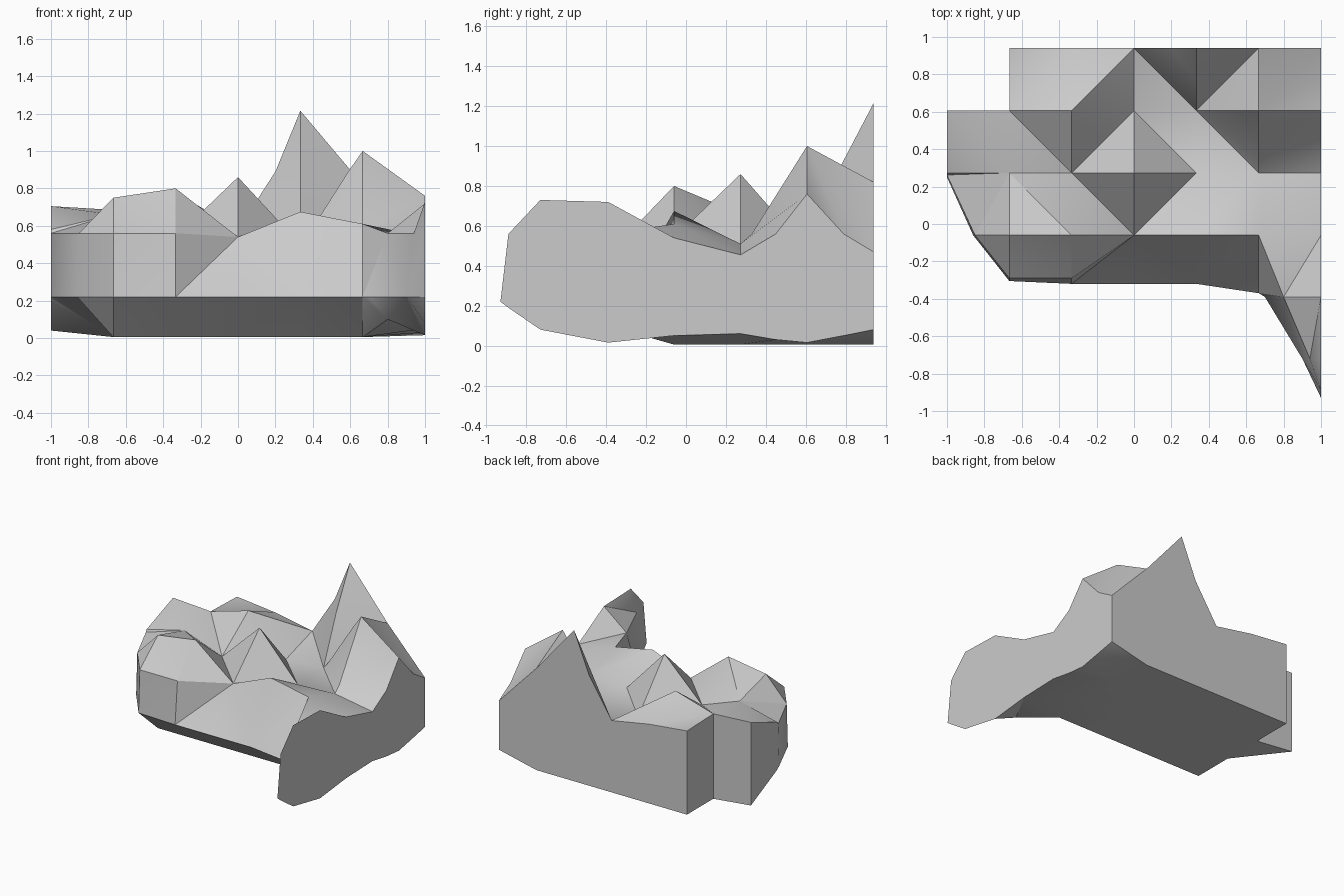
import bpy
import bmesh
from mathutils import Vector
from mathutils.geometry import delaunay_2d_cdt

cube = bpy.data.objects.get("Cube")
if cube:
    bpy.data.objects.remove(cube, do_unlink=True)

FRONT, STEP = -.06, 1 / 3
LOW, MID, HIGH = .22, .56, .89      # levels where the slopes break
FLOOR = .005


def gx(i):
    return -1 + i * STEP


def gy(j):
    return FRONT + j * STEP


# Ground heights on a regular grid, front row first, left edge to right edge
heights = [
    [None, .75, .80, .54, .675, .61, .54],
    [.58, .66, .54, .86, .50, .51, .455],
    [.705, .685, .78, .48, .50, 1.0, .76],
    [None, .675, .64, .58, 1.215, .82, .47],
]
grid = {(i, j): (gx(i), gy(j), z)
        for j, row in enumerate(heights)
        for i, z in enumerate(row) if z is not None}


def cell(i, j, bottom=FLOOR):
    return (*grid[i, j], bottom)


# Outline of the block: x, y, top height, bottom height
right_edge = [
    (1, -.93, LOW, LOW), (1, -.89, MID, .19), (1, -.73, .73, .08),
    (1, -.39, .72, .015), cell(6, 0, .05), cell(6, 1, .06),
    (1, .45, MID, .03), cell(6, 2, .015), (1, .79, MID, .05), cell(6, 3, .08),
]
back_edge = [cell(5, 3), cell(4, 3), (.2, gy(3), HIGH, FLOOR),
             cell(3, 3), cell(2, 3), cell(1, 3)]
left_edge = [cell(1, 2), cell(0, 2, .04), cell(0, 1, .2), (-1, .262, MID, .21)]
front_edge = [(x, y, LOW, LOW) for x, y in (
    (-1, .25), (-.86, FRONT), (gx(1), -.305), (gx(2), -.32), (0, -.32),
    (gx(4), -.32), (gx(5), -.37), (.7, -.39), (.9, -.72))]
outline = right_edge + back_edge + left_edge + front_edge

# Points where the slopes bend between grid corners
shelf = [(-.85, FRONT, MID), (gx(1), -.29, MID), (gx(2), -.29, MID)]
spur = [(.8, -.39, MID), (.94, -.72, MID)]
peaks = [(gx(5), .33, MID), (.38, gy(2), MID), (.59, gy(2), HIGH),
         (gx(4), .77, HIGH), (gx(4), .63, MID)]

# Creases: one diagonal per grid cell, the front ridge, and the cliff lines
creases = []
for j, row in enumerate([" \\\\////", "\\\\/\\\\/", " //\\//"]):
    for i, mark in enumerate(row[:6]):
        ends = ((i, j), (i + 1, j + 1)) if mark == "/" else ((i, j + 1), (i + 1, j))
        if mark != " " and all(e in grid for e in ends):
            creases.append([grid[e] for e in ends])
ridge = [grid[i, 0] for i in range(1, 7)]
creases += list(zip(ridge, ridge[1:]))
cliff = [left_edge[-1]] + shelf + [grid[3, 0]]
creases += list(zip(cliff, cliff[1:]))
creases += [(front_edge[3], grid[3, 0]), (front_edge[5], grid[4, 0]),
            (front_edge[6], grid[5, 0]), (front_edge[7], spur[0]),
            (spur[0], spur[1]), (spur[1], right_edge[1]),
            (spur[1], right_edge[3]), (spur[0], right_edge[3]),
            (shelf[1], front_edge[2]), (shelf[2], front_edge[3]),
            (grid[1, 0], shelf[1]), (grid[2, 0], shelf[2])]

bm = bmesh.new()


def key(p):
    return (round(p[0], 4), round(p[1], 4))


def add_layer(rim, inner, lines, flip):
    """Triangulate one surface inside the outline and return its rim vertices."""
    pts = {key(p): p for p in rim + inner}
    order = list(pts)
    index = {k: n for n, k in enumerate(order)}
    edges = [(index[key(a)], index[key(b)]) for a, b in lines]
    loop = [index[key(p)] for p in rim]
    co, _, faces, source, _, _ = delaunay_2d_cdt(
        [Vector(pts[k][:2]) for k in order], edges, [loop], 1, 1e-5)
    verts, made = [], {}
    for c, ids in zip(co, source):
        z = pts[order[ids[0]]][2] if ids else MID
        v = bm.verts.new((c.x, c.y, z))
        verts.append(v)
        for n in ids:
            made[n] = v
    for f in faces:
        bm.faces.new([verts[n] for n in (reversed(f) if flip else f)])
    return [made[n] for n in loop]


# Ground surface and underside
top_rim = add_layer([p[:3] for p in outline],
                    list(grid.values()) + shelf + spur + peaks, creases, False)
under = [(x, y, FLOOR) for (i, j), (x, y, z) in grid.items()
         if 0 < i < 6 and j < 3 and (i, j) != (1, 2)]
under.append((.8, -.39, .1))
under_lines = [((gx(i), FRONT), (gx(i + 1), FRONT)) for i in range(1, 5)]
low_rim = add_layer([(x, y, b) for x, y, t, b in outline], under, under_lines, True)

# Upright cut sides
count = len(outline)
for n in range(count):
    m = (n + 1) % count
    bm.faces.new([low_rim[n], low_rim[m], top_rim[m], top_rim[n]])
bmesh.ops.remove_doubles(bm, verts=bm.verts, dist=.0005)
bmesh.ops.dissolve_degenerate(bm, edges=bm.edges, dist=.0001)
bmesh.ops.recalc_face_normals(bm, faces=bm.faces)

mesh = bpy.data.meshes.new("terrain_block")
bm.to_mesh(mesh)
bm.free()
terrain = bpy.data.objects.new("terrain_block", mesh)
bpy.context.collection.objects.link(terrain)

# Plain grey rock
rock = bpy.data.materials.new("rock_grey")
rock.use_nodes = True
colour = (.6, .6, .6, 1)
rock.diffuse_color = colour
rock.node_tree.nodes["Principled BSDF"].inputs["Base Color"].default_value = colour
mesh.materials.append(rock)

bpy.ops.object.select_all(action="DESELECT")
terrain.select_set(True)
bpy.context.view_layer.objects.active = terrain
bpy.ops.object.shade_smooth_by_angle(angle=.52)
